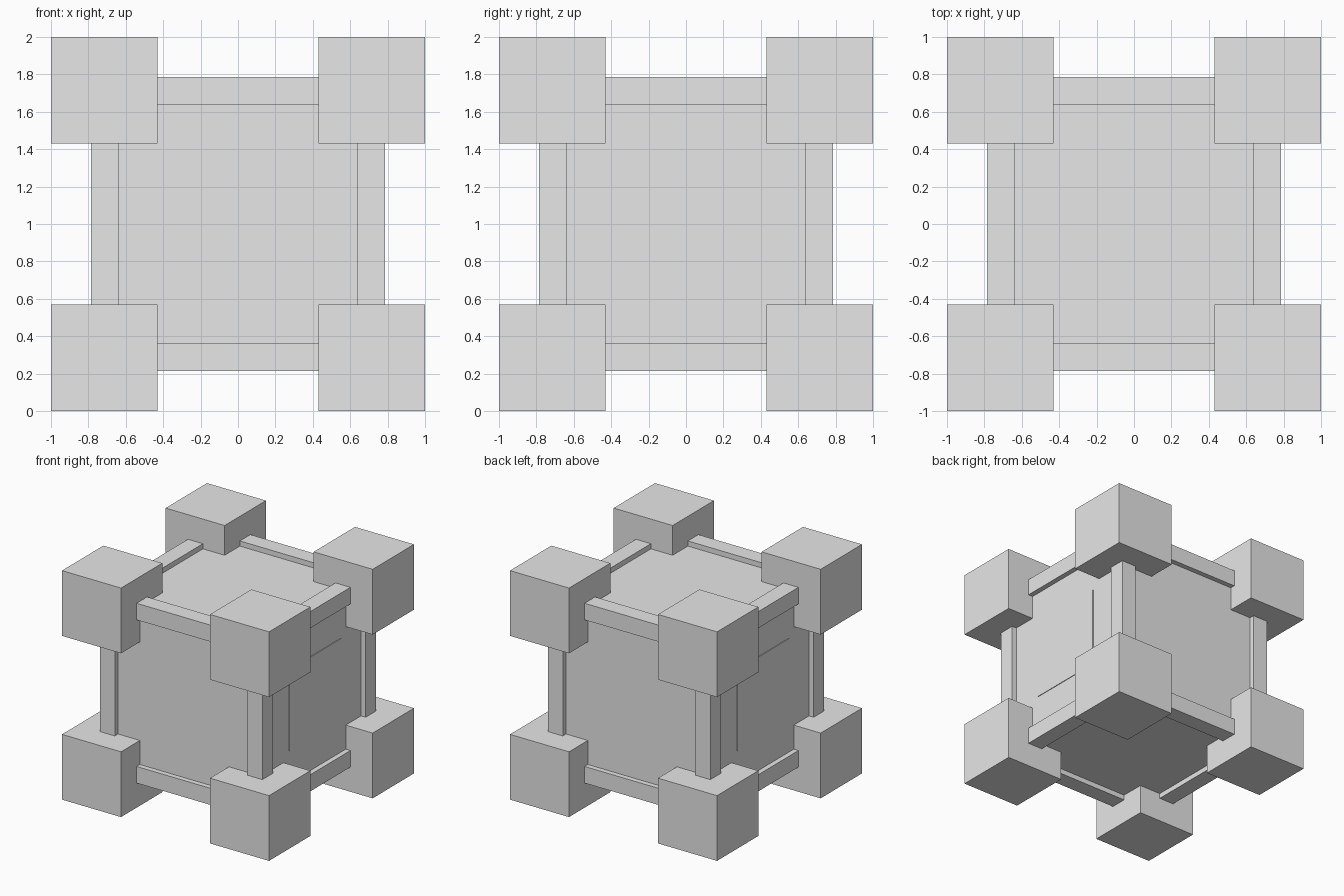
import bpy
from itertools import product

old = bpy.data.objects.get("Cube")
if old:
    bpy.data.objects.remove(old, do_unlink=True)

# Single material
grey = bpy.data.materials.new("light_grey")
grey.use_nodes = True
colour = (0.8, 0.8, 0.8, 1)
grey.diffuse_color = colour
grey.node_tree.nodes["Principled BSDF"].inputs["Base Color"].default_value = colour

CORNER_IN = 0.43   # inner side of the corner blocks
RAIL_IN, RAIL_OUT = 0.64, 0.785
CORE = 0.74        # half size of the body
PANEL = 0.355      # half size of the side plates


def box(name, centre, size):
    """Flat-sided box; the centre is measured from the middle of the model."""
    x, y, z = centre
    bpy.ops.mesh.primitive_cube_add(size=1, location=(x, y, z + 1))
    obj = bpy.context.object
    obj.name = name
    obj.scale = size
    bpy.ops.object.transform_apply(location=False, rotation=False, scale=True)
    obj.data.materials.append(grey)
    return obj


# Body
box("body", (0, 0, 0), (2 * CORE,) * 3)

# Corner blocks
corner_size = 1 - CORNER_IN
corner_mid = (1 + CORNER_IN) / 2
for signs in product((-1, 1), repeat=3):
    box("corner_block", [s * corner_mid for s in signs], (corner_size,) * 3)

# Edge rails, four along each axis
rail_mid = (RAIL_IN + RAIL_OUT) / 2
for axis, name in enumerate(("cross_rail", "side_rail", "upright_post")):
    for a, b in product((-1, 1), repeat=2):
        centre = [a * rail_mid, b * rail_mid]
        centre.insert(axis, 0)
        size = [RAIL_OUT - RAIL_IN] * 2
        size.insert(axis, 2 * CORNER_IN + 0.02)
        box(name, centre, size)

# Thin plates on the two sides
for s, name in ((1, "left_plate"), (-1, "right_plate")):
    box(name, (s * CORE, 0, 0), (0.012, 2 * PANEL, 2 * PANEL))
